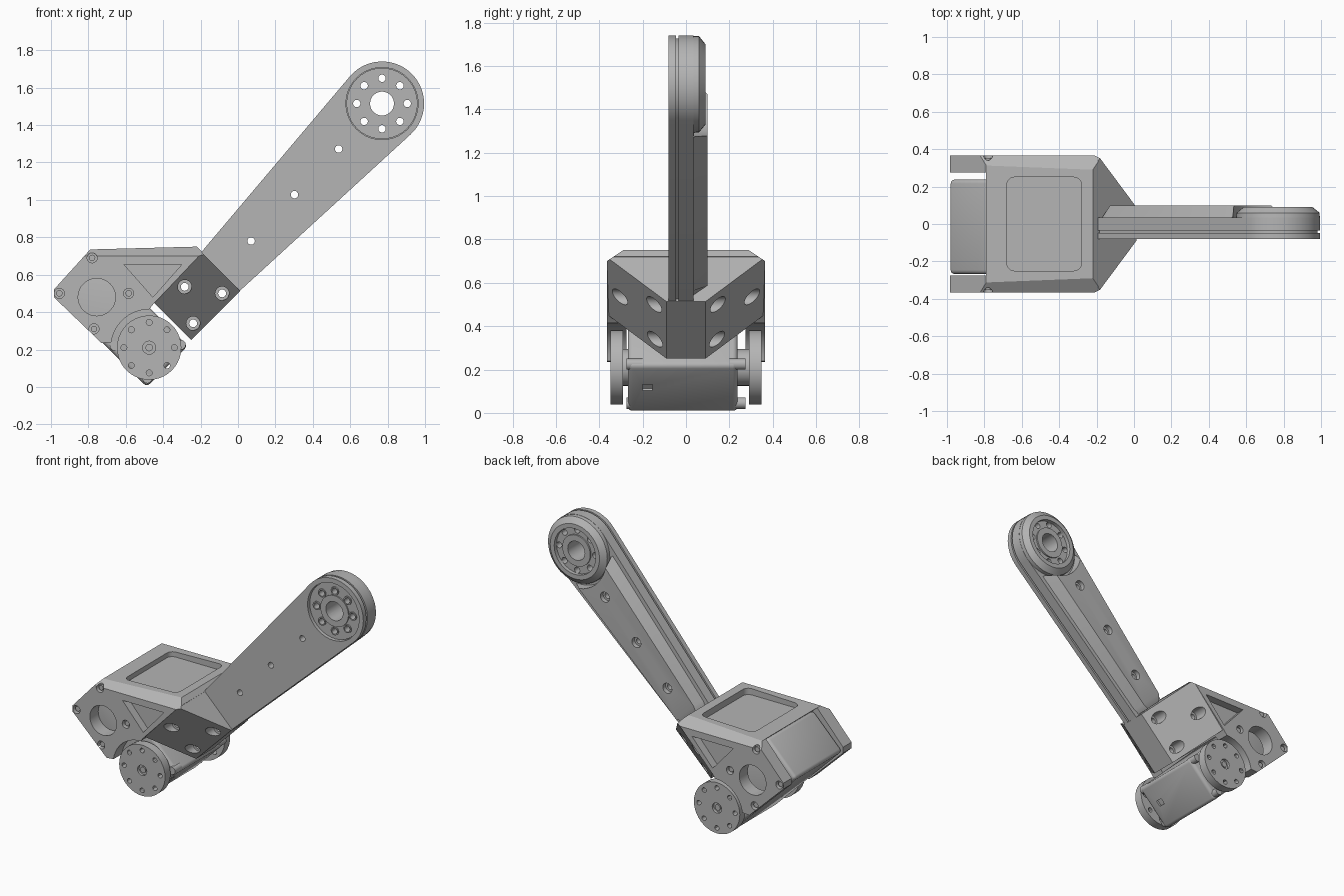
import bpy, bmesh, math
from mathutils import Vector

cube = bpy.data.objects.get("Cube")
if cube:
    bpy.data.objects.remove(cube)

grey = bpy.data.materials.new("machined grey")
grey.use_nodes = True
grey.diffuse_color = (0.46, 0.46, 0.46, 1)
grey.node_tree.nodes["Principled BSDF"].inputs["Base Color"].default_value = (0.46, 0.46, 0.46, 1)

parts = []
R2 = math.sqrt(2)


def finish(name, bm):
    bmesh.ops.recalc_face_normals(bm, faces=bm.faces[:])
    mesh = bpy.data.meshes.new(name)
    bm.to_mesh(mesh)
    bm.free()
    mesh.materials.append(grey)
    obj = bpy.data.objects.new(name, mesh)
    bpy.context.collection.objects.link(obj)
    parts.append(obj)
    return obj


def loft(name, rings):
    """Closed skin through rings of 3D points."""
    bm = bmesh.new()
    vs = [[bm.verts.new(p) for p in ring] for ring in rings]
    n = len(vs[0])
    for a, b in zip(vs, vs[1:]):
        for i in range(n):
            bm.faces.new((a[i], a[(i + 1) % n], b[(i + 1) % n], b[i]))
    bm.faces.new(vs[0])
    bm.faces.new(vs[-1])
    return finish(name, bm)


def prism(name, pts, y0, y1):
    return loft(name, [[(x, y, z) for x, z in pts] for y in (y0, y1)])


def circle(c, r, n=32, start=0, end=360):
    full = end - start == 360
    steps = n if full else n + 1
    angles = [math.radians(start + (end - start) * i / n) for i in range(steps)]
    return [(c[0] + r * math.cos(t), c[1] + r * math.sin(t)) for t in angles]


def cyl(name, c, r, y0, y1, n=32):
    return prism(name, circle(c, r, n), y0, y1)


def ring_of(c, r, count=8):
    return circle(c, r, count)


def modify(obj):
    """Bake the modifiers into the mesh."""
    dg = bpy.context.evaluated_depsgraph_get()
    mesh = bpy.data.meshes.new_from_object(obj.evaluated_get(dg))
    obj.modifiers.clear()
    obj.data = mesh


def cut(objs, cutters):
    for obj in objs:
        for c in cutters:
            m = obj.modifiers.new("cut", 'BOOLEAN')
            m.operation, m.object, m.solver = 'DIFFERENCE', c, 'EXACT'
        modify(obj)
    for c in cutters:
        parts.remove(c)
        bpy.data.objects.remove(c)


def bevel(obj, width, segments=3, angle=40):
    m = obj.modifiers.new("bevel", 'BEVEL')
    m.width, m.segments, m.limit_method = width, segments, 'ANGLE'
    m.angle_limit = math.radians(angle)
    modify(obj)


def diag(a, u):
    """Bracket frame: a runs up-right, u runs down-right."""
    return ((a + u) / R2, (a - u) / R2)


# ---------- bracket ----------
axis = (-0.475, 0.21)
core = prism("bracket_core", [(-0.79, 0.735), (-0.22, 0.75), (-0.19, 0.72), (-0.46, 0.44)], -0.28, 0.28)
side = [(-0.985, 0.52), (-0.79, 0.735), (-0.22, 0.75), (-0.19, 0.72), (-0.455, 0.44)]
side += circle(axis, 0.205, 10, 90, 172) + [(-0.73, 0.235), (-0.985, 0.48)]
plates = [prism(n, side, *ys) for n, ys in (("right_side_plate", (-0.365, -0.275)),
                                            ("left_side_plate", (0.275, 0.365)))]
wing_plan = [(-0.643, -0.365), (-0.354, -0.09), (-0.354, 0.09), (-0.643, 0.365)]
wing = loft("wedge_block", [[(diag(a, u)[0], y, diag(a, u)[1]) for u, y in wing_plan]
                            for a in (0.0, 0.372)])

# chamfer along both upper edges
for obj in [core, wing] + plates:
    bm = bmesh.new()
    bm.from_mesh(obj.data)
    for s in (-1, 1):
        geo = bm.verts[:] + bm.edges[:] + bm.faces[:]
        res = bmesh.ops.bisect_plane(bm, geom=geo, plane_co=(0, s * 0.29, 0.75),
                                     plane_no=Vector((0, s * 0.05, 0.075)).normalized(), clear_outer=True)
        edges = [e for e in res["geom_cut"] if isinstance(e, bmesh.types.BMEdge)]
        if edges:
            bmesh.ops.holes_fill(bm, edges=edges)
    bmesh.ops.recalc_face_normals(bm, faces=bm.faces[:])
    bm.to_mesh(obj.data)
    bm.free()

# recessed lid panel
corners = [(-0.32, 0.21, 0), (-0.64, 0.21, 90), (-0.64, -0.21, 180), (-0.32, -0.21, 270)]
panel = [p for x, y, t in corners for p in circle((x, y), 0.04, 5, t, t + 90)]
cut([core], [loft("panel_cutter", [[(x, y, z) for x, y in panel] for z in (0.705, 0.9)])])

# window, triangular pocket and screw holes of the side plates
bolts = [(-0.955, 0.50), (-0.78, 0.69), (-0.585, 0.50), (-0.77, 0.31)]
for plate, s in zip(plates, (-1, 1)):
    tools = [cyl("window_cutter", (-0.755, 0.48), 0.1, s * 0.2, s * 0.5)]
    tools.append(prism("pocket_cutter", [(-0.61, 0.655), (-0.3, 0.655), (-0.455, 0.48)], s * 0.31, s * 0.5))
    tools += [cyl("bolt_cutter", b, 0.027, s * 0.335, s * 0.5, 16) for b in bolts]
    cut([plate], tools)
    for b in bolts:
        cyl("plate_screw", b, 0.017, s * 0.33, s * 0.352, 12)

# counterbored holes of the wedge
tools = []
for p in [(-0.285, 0.535), (-0.085, 0.50), (-0.24, 0.34)]:
    depth = 0.365 - ((p[0] - p[1]) / R2 + 0.643) * 0.95
    tools.append(cyl("through_cutter", p, 0.021, -0.5, 0.5, 16))
    tools += [cyl("bore_cutter", p, 0.037, s * (depth - 0.06), s * 0.5, 20) for s in (-1, 1)]
cut([wing], tools)

# ---------- servo ----------
servo = prism("servo_body", [diag(-0.345, -1.055), diag(-0.035, -1.055),
                             diag(-0.035, -0.345), diag(-0.345, -0.345)], -0.268, 0.238)
bevel(servo, 0.022)
port = [diag(a, u) for a, u in ((-0.2, -0.36), (-0.16, -0.36), (-0.16, -0.3), (-0.2, -0.3))]
cut([servo], [prism("port_cutter", port, -0.2, -0.155)])
cyl("servo_axle", axis, 0.085, -0.33, 0.33)
for s, n in ((-1, "right"), (1, "left")):
    horn = cyl(n + "_horn", axis, 0.172, s * 0.29, s * 0.348, 40)
    tools = [cyl("horn_cutter", p, 0.016, s * 0.2, s * 0.5, 12) for p in ring_of(axis, 0.135)]
    tools.append(cyl("horn_centre_cutter", axis, 0.035, s * 0.325, s * 0.5, 16))
    cut([horn], tools)
    cyl(n + "_horn_screw", axis, 0.02, s * 0.29, s * 0.34, 12)
    for p in ((-0.485, 0.045), (-0.305, 0.225), (-0.66, 0.22)):
        cyl(n + "_servo_screw", p, 0.026, s * 0.2, s * 0.275, 16)

# ---------- arm ----------
base, hub = Vector((-0.09, 0.62)), Vector((0.77, 1.515))
L = (hub - base).length
along = (hub - base) / L
across = Vector((along.y, -along.x))


def arm(s, t):
    p = base + along * s + across * t
    return (p.x, p.y)


def arm_section(s, w, f, y_in, y_out):
    return [(arm(s, t)[0], y, arm(s, t)[1]) for t, y in ((-w, y_in), (-f, y_out), (f, y_out), (w, y_in))]


def outline(inset):
    tip = circle((0, 0), 0.225 - inset, 28, -93.7, 93.7)
    return [arm(-0.02, -0.145 + inset)] + [arm(L + x, y) for x, y in tip] + [arm(-0.02, 0.145 - inset)]


rim = prism("arm_front_rim", outline(0), -0.08, -0.047)
seam = prism("arm_seam", outline(0.014), -0.05, -0.03)
spine = prism("arm_spine", outline(0), -0.035, 0.035)

# tapered front cover with a concave scoop at the hub
front = loft("arm_front_cover", [arm_section(0.0, 0.143, 0.035, -0.075, -0.19),
                                 arm_section(0.3, 0.162, 0.042, -0.075, -0.205),
                                 arm_section(L, 0.222, 0.07, -0.075, -0.21),
                                 arm_section(L + 0.12, 0.185, 0.06, -0.075, -0.21)])
scoop = circle((L + 0.10, -0.29), 0.211, 12, 157, 270) + [(L + 0.5, -0.079), (L + 0.5, -0.5), (L - 0.094, -0.5)]
tool = loft("scoop_cutter", [[(arm(s, t)[0], y, arm(s, t)[1]) for s, y in scoop] for t in (-0.4, 0.4)])
cut([front], [tool])
cut([front, rim], [cyl("recess_cutter", hub, 0.193, -0.4, -0.045, 40)])

# rear cover ending in a hollow around the hub
back = loft("arm_rear_cover", [arm_section(0.0, 0.115, 0.06, 0.03, 0.085),
                               arm_section(0.04, 0.125, 0.09, 0.03, 0.1),
                               arm_section(L - 0.16, 0.19, 0.14, 0.03, 0.1)])
cut([back], [cyl("hollow_cutter", hub, 0.24, 0.036, 0.3, 40)])

# hub with bevelled rear ring
rear = loft("hub_rear_ring", [[(x, y, z) for x, z in circle(hub, r, 40)]
                              for y, r in ((0.03, 0.224), (0.06, 0.222), (0.09, 0.185))])
cut([rear], [cyl("rear_recess_cutter", hub, 0.155, 0.065, 0.3)])
disc = cyl("hub_disc", hub, 0.19, -0.06, -0.03, 40)
boss = cyl("hub_boss", hub, 0.105, -0.068, 0.075)
tools = [cyl("hub_hole_cutter", p, 0.02, -0.3, 0.3, 14) for p in ring_of(hub, 0.135)]
tools.append(cyl("hub_bore_cutter", hub, 0.064, -0.3, 0.3, 28))
cut([rim, seam, spine, rear, disc, boss], tools)
collars = [cyl("hub_collar", p, 0.028, -0.068, -0.05, 16) for p in ring_of(hub, 0.135)]
cut(collars, [cyl("collar_cutter", p, 0.02, -0.3, 0.3, 14) for p in ring_of(hub, 0.135)])

# screw holes along the arm
tools = []
for p in ((0.07, 0.78), (0.302, 1.028), (0.538, 1.272)):
    tools.append(cyl("arm_hole_cutter", p, 0.02, -0.4, 0.4, 14))
    tools.append(cyl("arm_front_bore_cutter", p, 0.034, -0.4, -0.17, 20))
    tools.append(cyl("arm_rear_bore_cutter", p, 0.034, 0.07, 0.4, 20))
cut([front, back, rim, seam, spine], tools)

# smooth shading with sharp edges kept
bpy.ops.object.select_all(action='DESELECT')
for obj in parts:
    obj.select_set(True)
bpy.context.view_layer.objects.active = parts[0]
bpy.ops.object.shade_smooth_by_angle(angle=math.radians(30))
